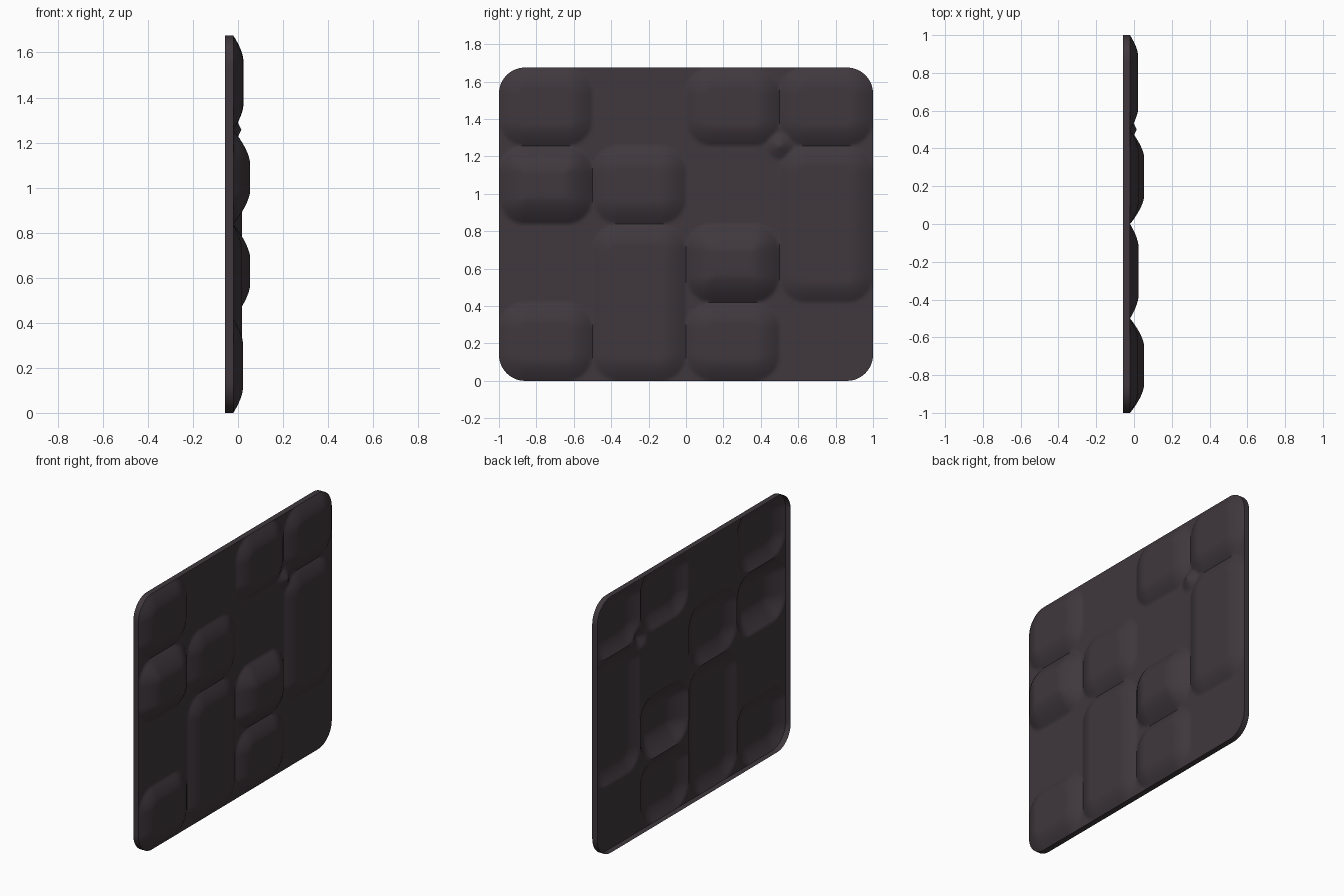
import bpy, bmesh, math
from mathutils import Vector

if "Cube" in bpy.data.objects:
    bpy.data.objects.remove(bpy.data.objects["Cube"])

# Panel dimensions
H = 1.675
CY, CZ = 0.5, H / 4
BASE, BACK = -0.021, -0.058
R = 0.14
NY, NZ = 160, 136

# Cushion tiles: column, row, rows tall, height of top face, slope width
TILES = [
    (0, 0, 1, 0.022, 0.11), (2, 0, 1, 0.022, 0.11), (1, 0, 2, 0.018, 0.11),
    (2, 1, 1, 0.054, 0.15), (3, 1, 2, 0.018, 0.11),
    (0, 2, 1, 0.054, 0.15), (1, 2, 1, 0.024, 0.12),
    (0, 3, 1, 0.022, 0.11), (2, 3, 1, 0.024, 0.11), (3, 3, 1, 0.022, 0.11),
]


def inside_distance(y, z, y0, y1, z0, z1, r):
    """Distance inward from the border of a rounded rectangle."""
    qy = abs(y - (y0 + y1) / 2) - (y1 - y0) / 2 + r
    qz = abs(z - (z0 + z1) / 2) - (z1 - z0) / 2 + r
    return r - math.hypot(max(qy, 0), max(qz, 0)) - min(max(qy, qz), 0)


def height(y, z):
    x = BASE
    for col, row, tall, top, w in TILES:
        y0, z0 = -1 + col * CY, row * CZ
        d = inside_distance(y, z, y0, y0 + CY, z0, z0 + tall * CZ, R)
        if d > 0:
            t = min(d / w, 1)
            x = max(x, BASE + (top - BASE) * (1 - (1 - t) ** 1.6))
    # small pinched fold where four tiles meet
    d = math.hypot(y - 0.5, z - 3 * CZ)
    return max(x, 0.015 - 0.5 * d)


def round_corner(y, z):
    """Bend the grid so that the outline has rounded corners."""
    u = (abs(y) - (1 - R)) / R
    v = (abs(z - H / 2) - (H / 2 - R)) / R
    if u <= 0 or v <= 0:
        return y, z
    s = max(u, v) / math.hypot(u, v)
    return (math.copysign(1 - R + R * u * s, y),
            H / 2 + math.copysign(H / 2 - R + R * v * s, z - H / 2))


# Cushioned front sheet
bm = bmesh.new()
grid = []
for j in range(NZ + 1):
    line = []
    for i in range(NY + 1):
        y, z = round_corner(-1 + 2 * i / NY, H * j / NZ)
        line.append(bm.verts.new((height(y, z), y, z)))
    grid.append(line)
for j in range(NZ):
    for i in range(NY):
        bm.faces.new((grid[j][i], grid[j][i + 1], grid[j + 1][i + 1], grid[j + 1][i]))

# Rim wall running back from the outline; the back stays open
rim = [e for e in bm.edges if e.is_boundary]
new = bmesh.ops.extrude_edge_only(bm, edges=rim)["geom"]
for v in new:
    if isinstance(v, bmesh.types.BMVert):
        v.co.x = BACK
bmesh.ops.recalc_face_normals(bm, faces=bm.faces)
bm.faces.ensure_lookup_table()
if bm.faces[NY * 20 + 20].normal.x < 0:
    bmesh.ops.reverse_faces(bm, faces=bm.faces)

mesh = bpy.data.meshes.new("cushioned_wall_panel")
bm.to_mesh(mesh)
bm.free()
panel = bpy.data.objects.new("cushioned_wall_panel", mesh)
bpy.context.collection.objects.link(panel)

# Single dark colour
mat = bpy.data.materials.new("dark plum grey")
mat.diffuse_color = (0.05, 0.039, 0.046, 1)
mat.use_nodes = True
mat.node_tree.nodes["Principled BSDF"].inputs["Base Color"].default_value = mat.diffuse_color
mesh.materials.append(mat)

# Smooth shading with a crisp rim
bpy.context.view_layer.objects.active = panel
panel.select_set(True)
bpy.ops.object.shade_smooth_by_angle(angle=math.radians(50))
